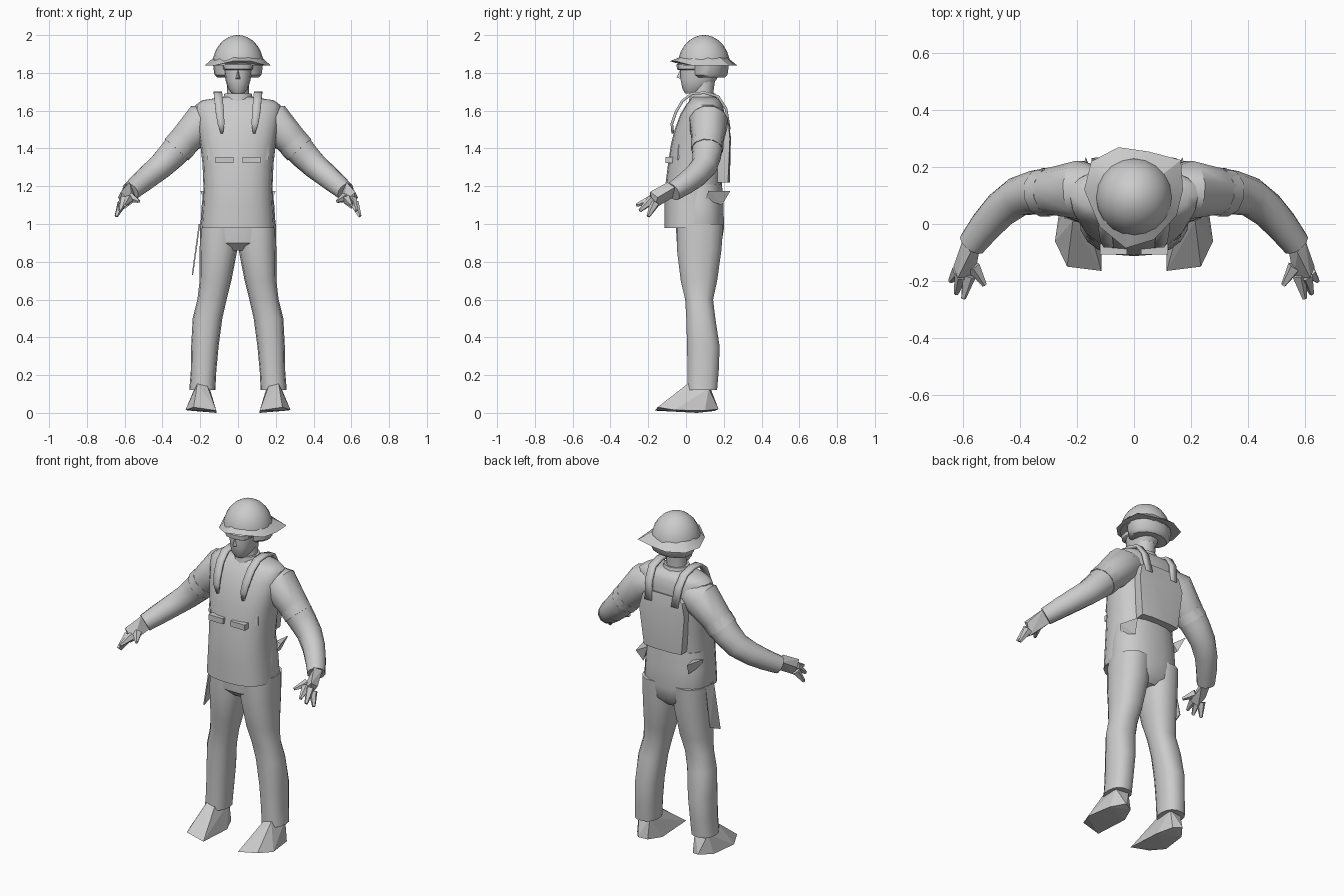
import bpy, bmesh, math
from mathutils import Vector

if "Cube" in bpy.data.objects:
    bpy.data.objects.remove(bpy.data.objects["Cube"])

grey = bpy.data.materials.new("plain grey")
grey.diffuse_color = (0.6, 0.6, 0.6, 1)
grey.use_nodes = True
grey.node_tree.nodes["Principled BSDF"].inputs["Base Color"].default_value = grey.diffuse_color


def finish(name, bm, smooth=True, angle=40):
    bmesh.ops.recalc_face_normals(bm, faces=bm.faces)
    me = bpy.data.meshes.new(name)
    bm.to_mesh(me)
    bm.free()
    me.materials.append(grey)
    ob = bpy.data.objects.new(name, me)
    bpy.context.collection.objects.link(ob)
    if smooth:
        bpy.ops.object.select_all(action='DESELECT')
        ob.select_set(True)
        bpy.context.view_layer.objects.active = ob
        bpy.ops.object.shade_smooth_by_angle(angle=math.radians(angle))
    return ob


def loft(name, rings, n=14, power=1.0, smooth=True):
    """Skin a list of (centre, u, v) ellipses."""
    bm = bmesh.new()
    loops = []
    for c, u, v in rings:
        loop = []
        for i in range(n):
            a = 2 * math.pi * i / n
            ca, sa = math.cos(a), math.sin(a)
            p = Vector(c) + Vector(u) * math.copysign(abs(ca) ** power, ca) \
                + Vector(v) * math.copysign(abs(sa) ** power, sa)
            loop.append(bm.verts.new(p))
        loops.append(loop)
    for a, b in zip(loops, loops[1:]):
        for i in range(n):
            j = (i + 1) % n
            bm.faces.new((a[i], a[j], b[j], b[i]))
    bm.faces.new(loops[0])
    bm.faces.new(loops[-1])
    return finish(name, bm, smooth)


def stack(name, rows, n=14, power=1.0):
    """Loft of level rings given as (z, x0, x1, y_front, y_back)."""
    loft(name, [(((x0 + x1) / 2, (yf + yb) / 2, z), ((x1 - x0) / 2, 0, 0), (0, (yb - yf) / 2, 0))
                for z, x0, x1, yf, yb in rows], n, power)


def tube(name, pts, n=10, smooth=True):
    """Limb through (x, y, z, radius) points."""
    rings = []
    for i, p in enumerate(pts):
        a = Vector(pts[max(i - 1, 0)][:3])
        b = Vector(pts[min(i + 1, len(pts) - 1)][:3])
        t = (b - a).normalized()
        u = t.cross(Vector((0, 1, 0.3))).normalized()
        rings.append((p[:3], u * p[3], t.cross(u) * p[3]))
    loft(name, rings, n, smooth=smooth)


def hull(name, pts, smooth=False):
    bm = bmesh.new()
    vs = [bm.verts.new(p) for p in pts]
    res = bmesh.ops.convex_hull(bm, input=vs)
    junk = [v for v in bm.verts if not v.link_faces]
    bmesh.ops.delete(bm, geom=junk, context='VERTS')
    finish(name, bm, smooth)


def box(name, x0, x1, y0, y1, z0, z1):
    hull(name, [(x, y, z) for x in (x0, x1) for y in (y0, y1) for z in (z0, z1)])


def sym(rows):
    return [(z, -x, x, f, b) for z, x, f, b in rows]


# Shirt, collar and trouser seat
stack("shirt", sym([(.98, .195, -.113, .185), (1.1, .187, -.113, .187), (1.2, .183, -.11, .19),
                    (1.32, .188, -.095, .197), (1.42, .2, -.08, .2), (1.5, .212, -.06, .205),
                    (1.58, .225, -.03, .205), (1.63, .225, 0, .195), (1.655, .19, .02, .18),
                    (1.672, .08, .03, .155)]), 20, .8)
stack("collar", sym([(1.64, .085, .015, .165), (1.69, .072, .02, .155)]), 12)
stack("trouser_seat", sym([(1.21, .18, -.04, .192), (1.1, .192, -.05, .2), (.98, .2, -.055, .203),
                           (.9, .17, -.05, .19), (.86, .08, -.01, .15)]), 18, .85)

# Head and face
stack("neck", sym([(1.62, .065, .03, .15), (1.7, .058, .035, .145), (1.8, .058, .05, .16)]), 12)
stack("head", sym([(1.69, .03, -.005, .07), (1.715, .052, -.02, .11), (1.76, .066, -.03, .16),
                   (1.81, .074, -.032, .19), (1.87, .078, -.03, .21)]), 14, .85)
hull("nose", [(-.014, -.025, 1.768), (.014, -.025, 1.768), (0, -.05, 1.775), (0, -.03, 1.82)])
stack("goggles", sym([(1.815, .07, -.04, .1), (1.82, .078, -.048, .1), (1.845, .08, -.05, .1),
                      (1.85, .07, -.04, .1)]), 12, .7)

# Helmet: dome, neck guard and uneven brim
stack("helmet_dome", sym([(1.84 + .16 * math.sin(a), .136 * math.cos(a), .095 - .138 * math.cos(a),
                           .095 + .138 * math.cos(a))
                          for a in [math.radians(d) for d in (0, 14, 28, 42, 56, 70, 80, 87)]]), 20)
stack("helmet_neck_guard", sym([(1.775, .108, .05, .205), (1.79, .125, .03, .222),
                                (1.86, .134, .025, .232)]), 14)
edge = [(-.055, .27), (.05, .255), (.165, .225), (.172, .12), (.15, .03), (.07, -.055), (-.03, -.085),
        (-.12, -.01), (-.175, .12), (-.15, .22)]
bm = bmesh.new()
rims = [[], [], []]
for x, y in edge:
    d = Vector((x, y - .095)).normalized() * .125
    rims[0].append(bm.verts.new((d.x, d.y + .095, 1.885)))
    rims[1].append(bm.verts.new((x, y, 1.862 if y < -.02 else 1.84)))
    rims[2].append(bm.verts.new((d.x, d.y + .095, 1.845)))
for a, b in ((0, 1), (1, 2), (2, 0)):
    for i in range(len(edge)):
        j = (i + 1) % len(edge)
        bm.faces.new((rims[a][i], rims[a][j], rims[b][j], rims[b][i]))
finish("helmet_brim", bm, True, 30)

for side, s in (("left", -1), ("right", 1)):
    # Sleeved arm with a rolled cuff above the elbow
    tube(side + "_arm", [(s * x, y, z, r) for x, y, z, r in (
        (.12, .12, 1.56, .08), (.19, .12, 1.54, .105), (.275, .115, 1.45, .087), (.35, .11, 1.365, .078),
        (.41, .095, 1.305, .07), (.47, .05, 1.255, .064), (.52, -.005, 1.213, .058),
        (.57, -.07, 1.17, .05))], 12)
    tube(side + "_sleeve_hem", [(s * .29, .113, 1.432, .087), (s * .325, .111, 1.393, .086)], 10)

    # Hand with spread fingers
    hull(side + "_palm", [(s * x, y, z) for x, y, z in (
        (.54, -.07, 1.14), (.6, -.05, 1.2), (.575, -.1, 1.22), (.55, -.12, 1.13),
        (.56, -.19, 1.11), (.635, -.15, 1.14), (.62, -.19, 1.17), (.6, -.17, 1.08))])
    for i, (b, t) in enumerate((((.58, -.18, 1.13), (.6, -.262, 1.1)), ((.605, -.18, 1.13), (.625, -.245, 1.07)),
                                ((.615, -.165, 1.11), (.645, -.2, 1.04)), ((.565, -.15, 1.14), (.525, -.215, 1.12)))):
        tube(f"{side}_finger_{i + 1}", [(s * b[0], b[1], b[2], .026), (s * t[0], t[1], t[2], .009)], 5, False)

    # Trouser leg
    rows = [(1.0, 0, .2, -.05, .2), (.86, .004, .203, -.05, .19), (.7, .035, .203, -.03, .167),
            (.6, .06, .215, -.006, .145), (.5, .083, .24, 0, .157), (.35, .103, .248, .004, .18),
            (.22, .115, .25, .006, .175), (.12, .12, .258, .006, .166)]
    stack(side + "_trouser_leg", [(z, min(s * a, s * b), max(s * a, s * b), f, k)
                                  for z, a, b, f, k in rows], 14, .85)

    # Broad angular boot
    hull(side + "_boot", [(s * x, y, z) for x, y, z in (
        (.2, .172, .02), (.255, .1, .012), (.278, -.06, .015), (.235, -.15, .03), (.115, -.165, .012),
        (.115, .06, 0), (.15, .15, .01), (.215, .01, .155), (.165, .02, .15), (.23, .12, .13),
        (.15, .13, .13), (.18, -.08, .075))])

    # Harness strap over the shoulder, tapering at the chest
    path = [(-.07, 1.48, .006), (-.075, 1.53, .018), (-.055, 1.59, .022), (-.02, 1.65, .022),
            (.03, 1.69, .022), (.1, 1.695, .022), (.17, 1.675, .022), (.212, 1.61, .022), (.23, 1.5, .022)]
    bm = bmesh.new()
    pairs = []
    for y, z, w in path:
        c = s * (.085 + .02 * (z - 1.48) / .2)
        pairs.append([bm.verts.new((c - w, y, z)), bm.verts.new((c + w, y, z))])
    for a, b in zip(pairs, pairs[1:]):
        bm.faces.new((a[0], a[1], b[1], b[0]))
    strap = finish(side + "_strap", bm)
    mod = strap.modifiers.new("thickness", 'SOLIDIFY')
    mod.thickness, mod.offset = .014, 0

    # Chest pouch, side tab and hip tab
    xs = sorted((s * .025, s * .12))
    box(side + "_chest_pouch", xs[0], xs[1], -.108, -.06, 1.322, 1.355)
    hull(side + "_side_tab", [(s * .14, -.06, 1.34), (s * .165, -.045, 1.34), (s * .16, -.04, 1.42),
                              (s * .15, -.01, 1.34), (s * .16, -.01, 1.42)])
    hull(side + "_hip_tab", [(s * .18, .1, 1.13), (s * .2, .12, 1.175), (s * .17, .235, 1.175),
                             (s * .15, .19, 1.1), (s * .15, .15, 1.17)])

# Flat back pack
hull("back_pack", [(s * x, y, z) for s in (-1, 1) for x, y, z in (
    (.14, .15, 1.53), (.13, .225, 1.53), (.15, .232, 1.45), (.125, .222, 1.22), (.12, .15, 1.22),
    (.07, .238, 1.46), (.06, .232, 1.22), (.09, .222, 1.555))], True)

# Loose flap hanging at one hip
hull("hip_flap", [(-.2, .03, 1.0), (-.2, .1, 1.0), (-.208, .03, 1.0), (-.238, .02, .73),
                  (-.245, .02, .73), (-.232, .11, .77), (-.238, .11, .77)])
